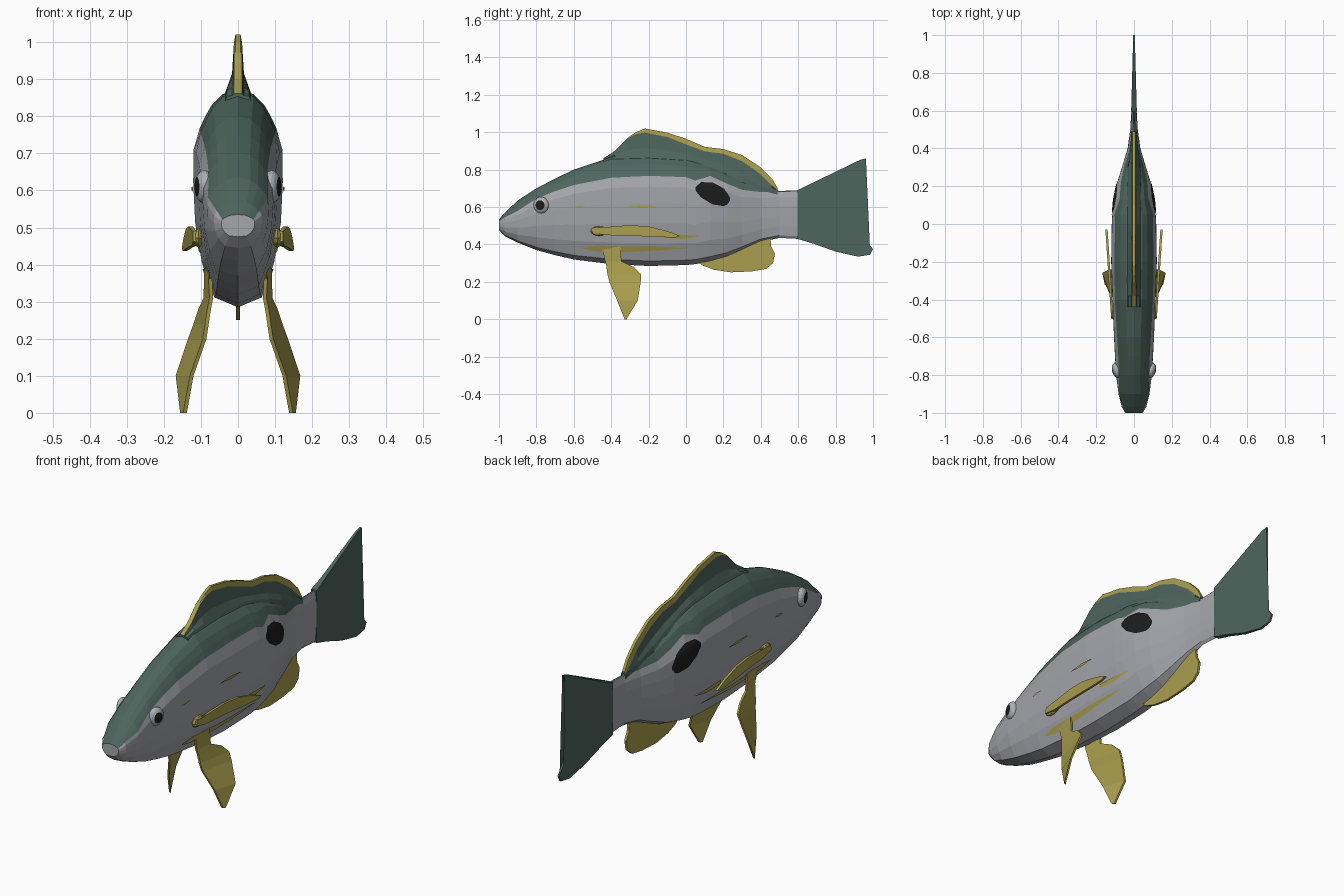
import bpy, bmesh, math
from mathutils import Matrix

if "Cube" in bpy.data.objects:
    bpy.data.objects.remove(bpy.data.objects["Cube"])


def material(name, r, g, b):
    m = bpy.data.materials.new(name)
    m.diffuse_color = (r, g, b, 1)
    m.use_nodes = True
    m.node_tree.nodes["Principled BSDF"].inputs["Base Color"].default_value = m.diffuse_color
    return m


SILVER = material("silver grey", 0.37, 0.38, 0.41)
GREEN = material("dark green", 0.075, 0.13, 0.11)
YELLOW = material("olive yellow", 0.40, 0.34, 0.075)
BLACK = material("black", 0.012, 0.012, 0.012)
EYE = material("eye grey", 0.42, 0.44, 0.46)


def lerp_table(table, v):
    """Linear lookup in rows whose first entry is the key."""
    for a, b in zip(table, table[1:]):
        if v <= b[0]:
            f = max(0, (v - a[0]) / (b[0] - a[0]))
            return [p + (q - p) * f for p, q in zip(a, b)][1:]
    return list(table[-1][1:])


def finish(name, bm, mats, mirror=False, recalc=True):
    if recalc:
        bmesh.ops.recalc_face_normals(bm, faces=bm.faces)
    me = bpy.data.meshes.new(name)
    bm.to_mesh(me)
    bm.free()
    ob = bpy.data.objects.new(name, me)
    bpy.context.collection.objects.link(ob)
    for m in mats:
        me.materials.append(m)
    if mirror:
        ob.modifiers.new("mirror", 'MIRROR')
    return ob


def loft(name, rings, mats, rule=None, mirror=False):
    """Skin closed rings; rule(j) gives the material of ring segment j."""
    bm = bmesh.new()
    vs = [[bm.verts.new(p) for p in r] for r in rings]
    n = len(rings[0])
    for a, b in zip(vs, vs[1:]):
        for j in range(n):
            k = (j + 1) % n
            f = bm.faces.new((a[j], a[k], b[k], b[j]))
            f.material_index = rule(j) if rule else 0
    bm.faces.new(vs[0])
    bm.faces.new(vs[-1])
    return finish(name, bm, mats, mirror)


def plate_fin(name, outline, x_of, half, mat, mirror=False):
    """Thin fin from a (y, z) outline; x_of and half are functions of y."""
    bm = bmesh.new()
    sides = [[bm.verts.new((x_of(y) + s * half(y), y, z)) for y, z in outline] for s in (-1, 1)]
    n = len(outline)
    caps = [bm.faces.new(sides[0]), bm.faces.new(sides[1])]
    for j in range(n):
        k = (j + 1) % n
        bm.faces.new((sides[0][j], sides[0][k], sides[1][k], sides[1][j]))
    bmesh.ops.triangulate(bm, faces=caps)
    return finish(name, bm, [mat], mirror)


# Body stations: y, bottom, colour line, top, half width
BODY = [(-1.0, .475, .522, .535, .045), (-.97, .445, .545, .568, .065), (-.9, .41, .58, .635, .082),
        (-.8, .37, .645, .70, .095), (-.7, .343, .685, .752, .101), (-.6, .32, .718, .80, .106),
        (-.4, .295, .757, .867, .114), (-.2, .285, .767, .872, .121), (0, .29, .76, .86, .118),
        (.05, .295, .742, .85, .115), (.13, .31, .766, .825, .108), (.22, .335, .725, .79, .089),
        (.3, .37, .692, .755, .064), (.4, .415, .68, .712, .034), (.5, .435, .68, .686, .02),
        (.6, .43, .685, .69, .014)]
# Cross-section: height fraction, width fraction
SECTION = [(0, 0), (.04, .52), (.2, .8), (.37, .95), (.54, 1), (.76, .99), (.87, .75),
           (.96, .5), (.985, .3), (1, 0)]


def body_x(y, z):
    bot, _, top, w = lerp_table(BODY, y)
    return w * lerp_table(SECTION, (z - bot) / (top - bot))[0]


# Body: an edge loop follows the colour line
LOW, HIGH = (0, .055, .25, .47, .7, .88, 1), (.3, .6, .88, 1)
rings = []
for y, bot, line, top, w in BODY:
    zs = [bot + f * (line - bot) for f in LOW] + [line + f * (top - line) for f in HIGH]
    right = [(body_x(y, z), y, z) for z in zs]
    right[0], right[-1] = (0, y, bot), (0, y, top)
    rings.append(right + [(-x, yy, z) for x, yy, z in right[-2:0:-1]])
n, a = len(rings[0]), len(LOW) - 1
loft("body", rings, [SILVER, GREEN], lambda j: 1 if a <= j < n - a else 0)

# Dorsal fin: y, yellow border height, top
DORSAL = [(-.44, .86, .862), (-.38, .898, .9), (-.31, .968, .972), (-.27, .99, 1.0), (-.22, .998, 1.02),
          (-.1, .975, .998), (0, .935, .965), (.1, .898, .922), (.2, .885, .91), (.3, .845, .878),
          (.4, .775, .812), (.46, .715, .752), (.49, .68, .70)]
rings = []
for y, border, top in DORSAL:
    _, _, bt, w = lerp_table(BODY, y)
    border = max(border, bt - .01)
    top = max(top, border + .001)
    levels = [(bt - .05, .05), (bt + min(.005, (border - bt) * .1), .03),
              (bt + .35 * (border - bt), .016), (border, .011), (top, .007)]
    half = [(min(h, w * .6), y, z) for h, z in [(h, z) for z, h in levels]]
    rings.append(half + [(-x, yy, z) for x, yy, z in reversed(half)])
loft("dorsal_fin", rings, [GREEN, YELLOW], lambda j: 1 if 3 <= j <= 5 else 0)

# Tail fin with a concave rear edge
TAIL = [(.595, .43), (.595, .69), (.66, .715), (.75, .76), (.93, .852), (.962, .86), (.93, .78),
        (.915, .70), (.91, .60), (.93, .50), (.965, .42), (1.0, .375), (.985, .345), (.92, .335),
        (.8, .362), (.68, .405)]
plate_fin("tail_fin", TAIL, lambda y: 0, lambda y: .015 - .011 * (y - .6) / .4, GREEN)

# Anal fin
ANAL = [(.06, .31), (.09, .287), (.15, .265), (.24, .251), (.35, .256), (.43, .27), (.465, .30),
        (.475, .35), (.455, .39), (.45, .445), (.35, .43), (.2, .36)]
plate_fin("anal_fin", ANAL, lambda y: 0, lambda y: .006, YELLOW)

# Pectoral fins: leaf shape plus root knob
PECTORAL = [(-.50, .462), (-.49, .49), (-.44, .483), (-.4, .495), (-.3, .503), (-.2, .497), (-.1, .472),
            (-.03, .445), (-.06, .437), (-.15, .44), (-.3, .447), (-.43, .45)]
plate_fin("pectoral_fin", PECTORAL, lambda y: .115 + .065 * (y + .5), lambda y: .006, YELLOW, True)
bm = bmesh.new()
bmesh.ops.create_uvsphere(bm, u_segments=10, v_segments=6, radius=1,
                          matrix=Matrix.Translation((.106, -.465, .472)) @ Matrix.Diagonal((.014, .045, .026, 1)))
finish("pectoral_root", bm, [YELLOW], True)

# Pelvic fins: z, front y, rear y, front x, rear x
PELVIC = [(.39, -.45, -.35, .076, .086), (.31, -.432, -.345, .072, .088), (.28, -.425, -.28, .078, .102),
          (.24, -.42, -.24, .084, .115), (.2, -.41, -.242, .09, .13), (.1, -.368, -.258, .125, .163),
          (0, -.328, -.318, .143, .151)]
rings = [[(x0 - .005, y0, z), (x1 - .005, y1, z), (x1 + .005, y1, z), (x0 + .005, y0, z)]
         for z, y0, y1, x0, x1 in PELVIC]
loft("pelvic_fin", rings, [YELLOW], mirror=True)

# Eyes: the outer cap is the pupil
bm = bmesh.new()
bmesh.ops.create_uvsphere(bm, u_segments=20, v_segments=10, radius=1,
                          matrix=Matrix.Rotation(math.pi / 2, 4, 'Y'))
for f in bm.faces:
    f.material_index = 1 if f.calc_center_median().x > .81 else 0
bm.transform(Matrix.Translation((.091, -.775, .61)) @ Matrix.Rotation(math.radians(-15), 4, 'Z')
             @ Matrix.Diagonal((.025, .042, .045, 1)))
finish("eye", bm, [EYE, BLACK], True)


def marking(name, rows, mat):
    """Painted patch hugging the body; rows are y, low z, high z."""
    bm = bmesh.new()
    y0, y1 = rows[0][0], rows[-1][0]
    count = max(6, int((y1 - y0) / .015))
    grid = []
    for i in range(count + 1):
        y = y0 + (y1 - y0) * i / count
        lo, hi = lerp_table(rows, y)
        zs = [lo + (hi - lo) * j / 5 for j in range(6)]
        grid.append([bm.verts.new((body_x(y, z) + .004, y, z)) for z in zs])
    for p, q in zip(grid, grid[1:]):
        for j in range(5):
            bm.faces.new((p[j], q[j], q[j + 1], p[j + 1]))
    finish(name, bm, [mat], True, False)


# Painted spot and yellow streaks
marking("side_spot", [(.05, .69, .705), (.08, .652, .733), (.14, .615, .732), (.2, .605, .702),
                      (.225, .615, .67), (.235, .635, .65)], BLACK)
marking("front_streak", [(-.6, .60, .603), (-.57, .598, .61), (-.54, .604, .607)], YELLOW)
marking("middle_streak", [(-.31, .603, .606), (-.23, .597, .612), (-.16, .602, .605)], YELLOW)
marking("low_streak", [(-.55, .378, .382), (-.48, .362, .395), (-.3, .36, .388), (-.15, .368, .388),
                       (.01, .38, .383)], YELLOW)
marking("fin_shadow_streak", [(-.12, .435, .455), (-.02, .43, .452), (.07, .443, .447)], YELLOW)
